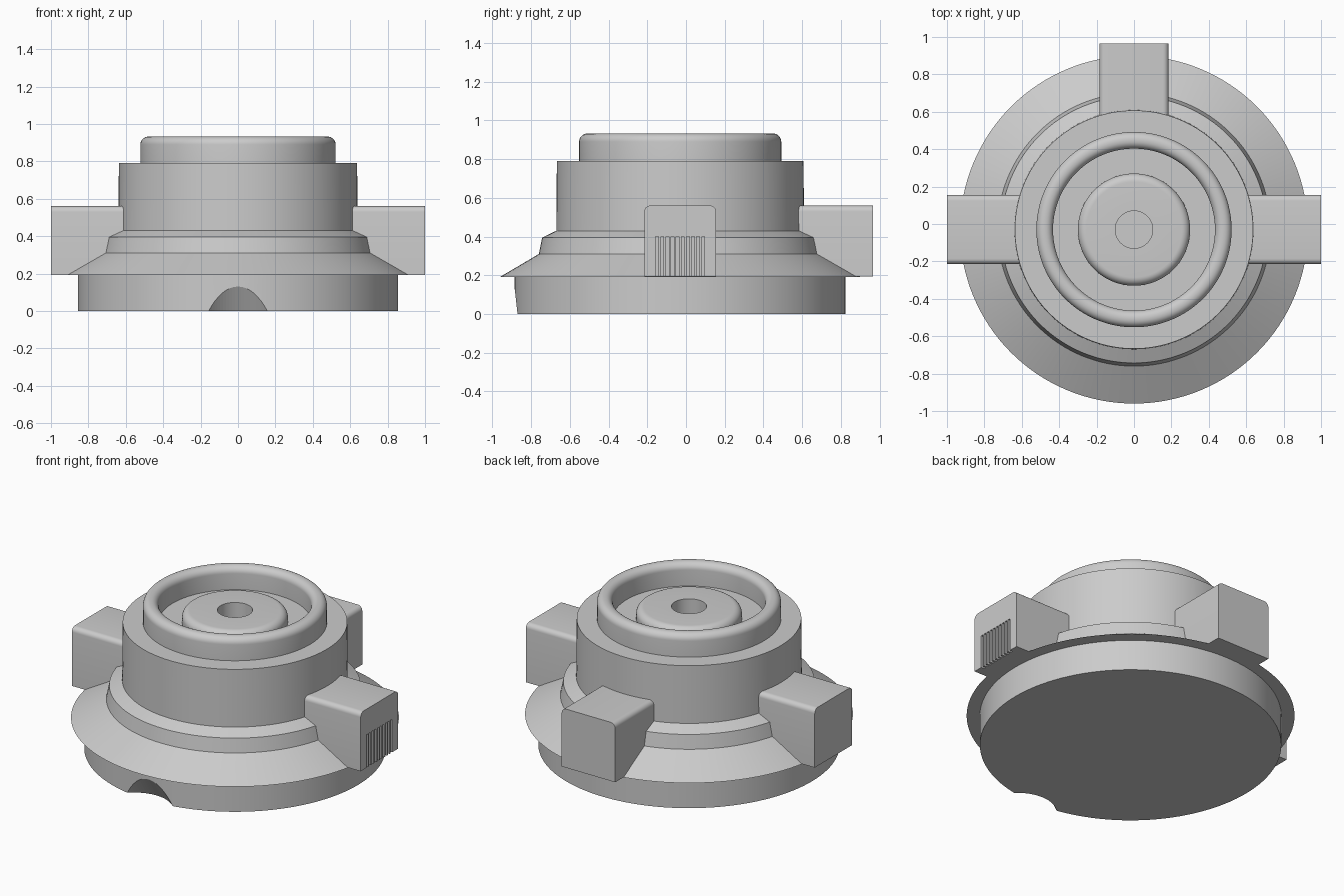
import bpy, bmesh, math
from mathutils import Matrix, Vector

if "Cube" in bpy.data.objects:
    bpy.data.objects.remove(bpy.data.objects["Cube"])

CY = -0.03          # centre of the turned parts in y
SEG = 128

grey = bpy.data.materials.new("plain grey")
grey.diffuse_color = (0.6, 0.6, 0.6, 1)
grey.use_nodes = True
grey.node_tree.nodes["Principled BSDF"].inputs["Base Color"].default_value = grey.diffuse_color


def make_object(name, bm):
    bmesh.ops.recalc_face_normals(bm, faces=bm.faces)
    mesh = bpy.data.meshes.new(name)
    bm.to_mesh(mesh)
    bm.free()
    mesh.materials.append(grey)
    ob = bpy.data.objects.new(name, mesh)
    bpy.context.collection.objects.link(ob)
    return ob


def smooth(ob, angle=30):
    bpy.ops.object.select_all(action='DESELECT')
    ob.select_set(True)
    bpy.context.view_layer.objects.active = ob
    bpy.ops.object.shade_smooth_by_angle(angle=math.radians(angle))


def arc(cx, cz, r, a0, a1, n=8):
    """Points of a circular fillet, angles in degrees."""
    steps = [math.radians(a0 + (a1 - a0) * i / n) for i in range(n + 1)]
    return [(cx + r * math.cos(a), cz + r * math.sin(a)) for a in steps]


def lathe(name, profile, closed=False):
    """Turn (radius, z) points about the vertical axis."""
    bm = bmesh.new()
    vs = [bm.verts.new((r, CY, z)) for r, z in profile]
    edges = [bm.edges.new(p) for p in zip(vs, vs[1:])]
    if closed:
        edges.append(bm.edges.new((vs[-1], vs[0])))
    bmesh.ops.spin(bm, geom=vs + edges, cent=(0, CY, 0), axis=(0, 0, 1),
                   angle=math.tau, steps=SEG, use_duplicate=False)
    bmesh.ops.remove_doubles(bm, verts=bm.verts, dist=1e-5)
    ob = make_object(name, bm)
    smooth(ob)
    return ob


def cut(ob, cutter):
    cutter.hide_render = True
    cutter.hide_viewport = True
    cutter.display_type = 'WIRE'
    mod = ob.modifiers.new("cut", 'BOOLEAN')
    mod.operation = 'DIFFERENCE'
    mod.solver = 'EXACT'
    mod.object = cutter


# base disc with a slanted thumb notch at the front
base = lathe("base_disc", [(0, 0), (0.855, 0), (0.855, 0.2), (0, 0.2)])
axis = Vector((0, 0.52, -0.854))
bm = bmesh.new()
bmesh.ops.create_cone(bm, cap_ends=True, segments=96, radius1=0.25, radius2=0.25, depth=3,
                      matrix=Matrix.Translation((0, -0.885, -0.35))
                      @ axis.to_track_quat('Z', 'Y').to_matrix().to_4x4())
notch = make_object("notch_cutter", bm)
cut(base, notch)

# flared skirt, step and main drum, with the central hole
lathe("drum_and_skirt", [
    (0, 0.192), (0.93, 0.192), (0.73, 0.31), (0.713, 0.395), (0.64, 0.43),
    (0.637, 0.79), (0.1, 0.79), (0.1, 0.70), (0, 0.70)])

# raised rim with rounded lips
lathe("top_rim", [(0.433, 0.78), (0.522, 0.78)]
      + arc(0.48, 0.89, 0.042, 0, 90) + arc(0.475, 0.89, 0.042, 90, 180), closed=True)

# central hub with rounded shoulder
lathe("hub", [(0.1, 0.78), (0.30, 0.78)]
      + arc(0.255, 0.82, 0.045, 0, 90) + [(0.1, 0.865)], closed=True)


def lug(name, angle, reach, grille):
    """Block with rounded upper edges, running outward along a direction."""
    turn = Matrix.Translation((0, CY, 0)) @ Matrix.Rotation(math.radians(angle), 4, 'Z')
    hw, z0, z1, r = 0.185, 0.193, 0.56, 0.03
    profile = [(-hw, z0), (hw, z0)] + arc(hw - r, z1 - r, r, 0, 90, 6) \
        + arc(-hw + r, z1 - r, r, 90, 180, 6)
    bm = bmesh.new()
    face = bm.faces.new([bm.verts.new((0.58, y, z)) for y, z in profile])
    out = bmesh.ops.extrude_face_region(bm, geom=[face])
    bmesh.ops.translate(bm, vec=(reach - 0.58, 0, 0),
                        verts=[v for v in out["geom"] if isinstance(v, bmesh.types.BMVert)])
    bm.transform(turn)
    block = make_object(name, bm)
    smooth(block)
    if grille:
        # row of upright slots open at the bottom
        bm = bmesh.new()
        count, pitch = 10, 0.0265
        for i in range(count):
            y = (i - (count - 1) / 2) * pitch
            bmesh.ops.create_cube(bm, size=1, matrix=Matrix.Translation((reach, y, 0.275))
                                  @ Matrix.Diagonal((0.04, 0.015, 0.25, 1)))
        bm.transform(turn)
        cut(block, make_object(name + "_slot_cutter", bm))


lug("right_lug", 0, 1.0, True)
lug("left_lug", 180, 1.0, True)
lug("back_lug", 90, 0.995, False)
